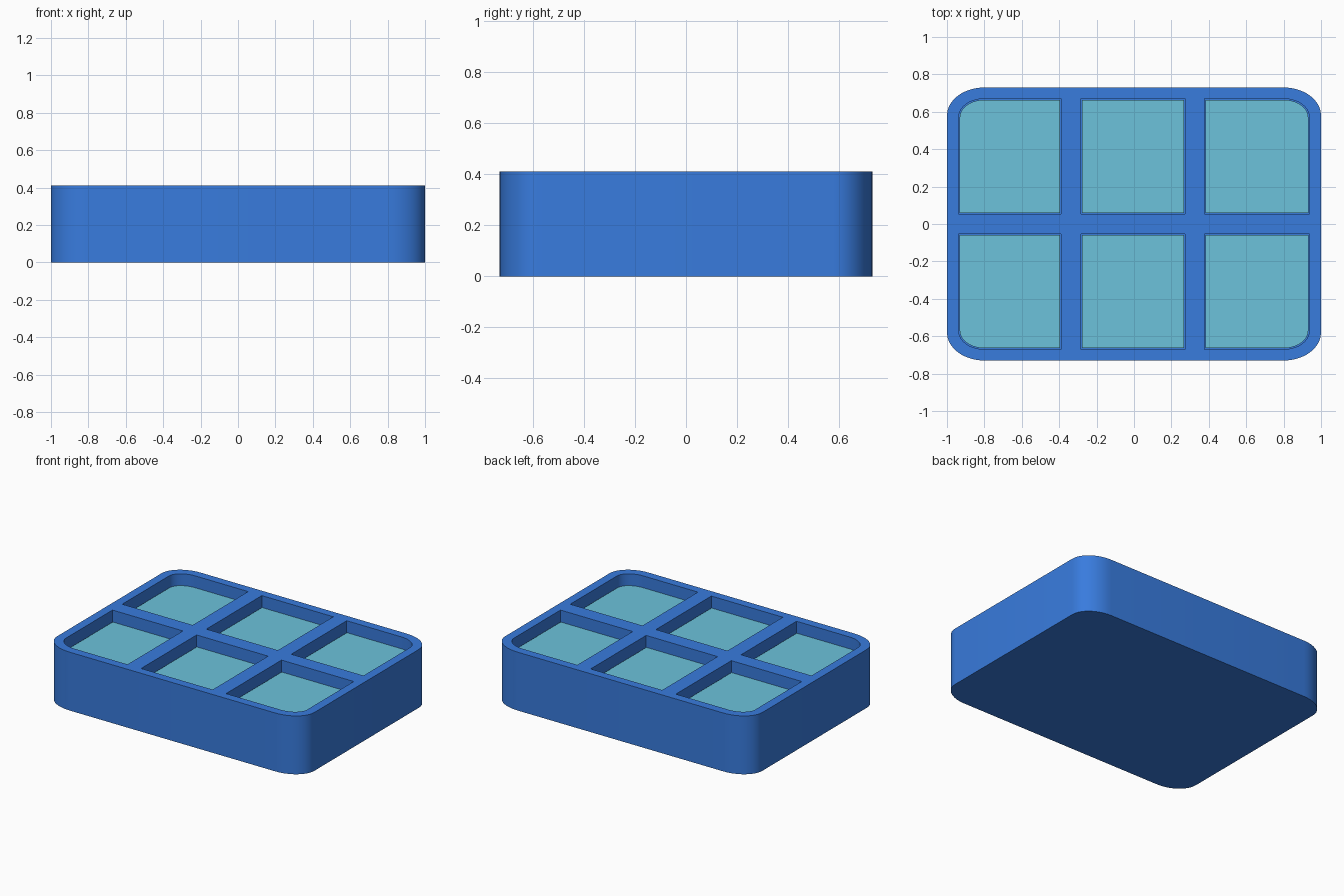
import bpy, bmesh, math

if "Cube" in bpy.data.objects:
    bpy.data.objects.remove(bpy.data.objects["Cube"])

HX, HY, H = 1.0, 0.73, 0.41      # half sizes and height
FLOOR, FILL = 0.315, 0.33        # pocket floor and insert top
WALL, GAP = 0.062, 0.006
RX, RY = 0.20, 0.15              # elliptical corner radii
COLS = [(-0.938, -0.39), (-0.284, 0.272), (0.376, 0.938)]
ROWS = [(-0.67, -0.054), (0.054, 0.67)]


def material(name, color):
    m = bpy.data.materials.new(name)
    m.diffuse_color = color
    m.use_nodes = True
    m.node_tree.nodes["Principled BSDF"].inputs["Base Color"].default_value = m.diffuse_color
    return m


def outline(x0, x1, y0, y1, rounded, rx, ry, n=10):
    """Rectangle outline; corners listed in `rounded` get elliptical arcs."""
    pts = []
    for k, (sx, sy) in enumerate([(1, 1), (-1, 1), (-1, -1), (1, -1)]):
        cx, cy = (x1 if sx > 0 else x0), (y1 if sy > 0 else y0)
        if (sx, sy) not in rounded:
            pts.append((cx, cy))
            continue
        for i in range(n + 1):
            a = math.pi / 2 * (k + i / n)
            pts.append((cx - sx * rx + rx * math.cos(a),
                        cy - sy * ry + ry * math.sin(a)))
    return pts


def prism(name, pts, z0, z1, mat):
    bm = bmesh.new()
    face = bm.faces.new([bm.verts.new((x, y, z0)) for x, y in pts])
    ext = bmesh.ops.extrude_face_region(bm, geom=[face])
    for v in ext["geom"]:
        if isinstance(v, bmesh.types.BMVert):
            v.co.z = z1
    bmesh.ops.recalc_face_normals(bm, faces=bm.faces)
    me = bpy.data.meshes.new(name)
    bm.to_mesh(me)
    bm.free()
    ob = bpy.data.objects.new(name, me)
    bpy.context.collection.objects.link(ob)
    me.materials.append(mat)
    return ob


def smooth(ob):
    bpy.ops.object.select_all(action='DESELECT')
    ob.select_set(True)
    bpy.context.view_layer.objects.active = ob
    bpy.ops.object.shade_smooth_by_angle(angle=math.radians(30))


blue = material("tray_blue", (0.04, 0.20, 0.73, 1))
cyan = material("insert_cyan", (0.15, 0.54, 0.71, 1))

# Tray body with rounded vertical corners
corners = [(1, 1), (-1, 1), (-1, -1), (1, -1)]
tray = prism("tray", outline(-HX, HX, -HY, HY, corners, RX, RY), 0, H, blue)

# Six pockets, each with an insert; outer corners follow the tray corners
cutters = []
for j, (y0, y1) in enumerate(ROWS):
    for i, (x0, x1) in enumerate(COLS):
        r = [] if i == 1 else [(i - 1, 2 * j - 1)]
        cutters.append(prism("pocket_cutter",
                             outline(x0, x1, y0, y1, r, RX - WALL, RY - WALL * 0.8),
                             FLOOR, H + 0.1, blue))
        pad = outline(x0 + GAP, x1 - GAP, y0 + GAP, y1 - GAP, r,
                      RX - WALL - GAP, RY - WALL * 0.8 - GAP)
        smooth(prism(f"insert_{j}_{i}", pad, FLOOR, FILL, cyan))

for c in cutters:
    mod = tray.modifiers.new("pocket", 'BOOLEAN')
    mod.operation = 'DIFFERENCE'
    mod.solver = 'EXACT'
    mod.object = c

# Bake the pockets, then drop the cutters
bpy.context.view_layer.objects.active = tray
for mod in list(tray.modifiers):
    bpy.ops.object.modifier_apply(modifier=mod.name)
for c in cutters:
    bpy.data.objects.remove(c)
smooth(tray)
